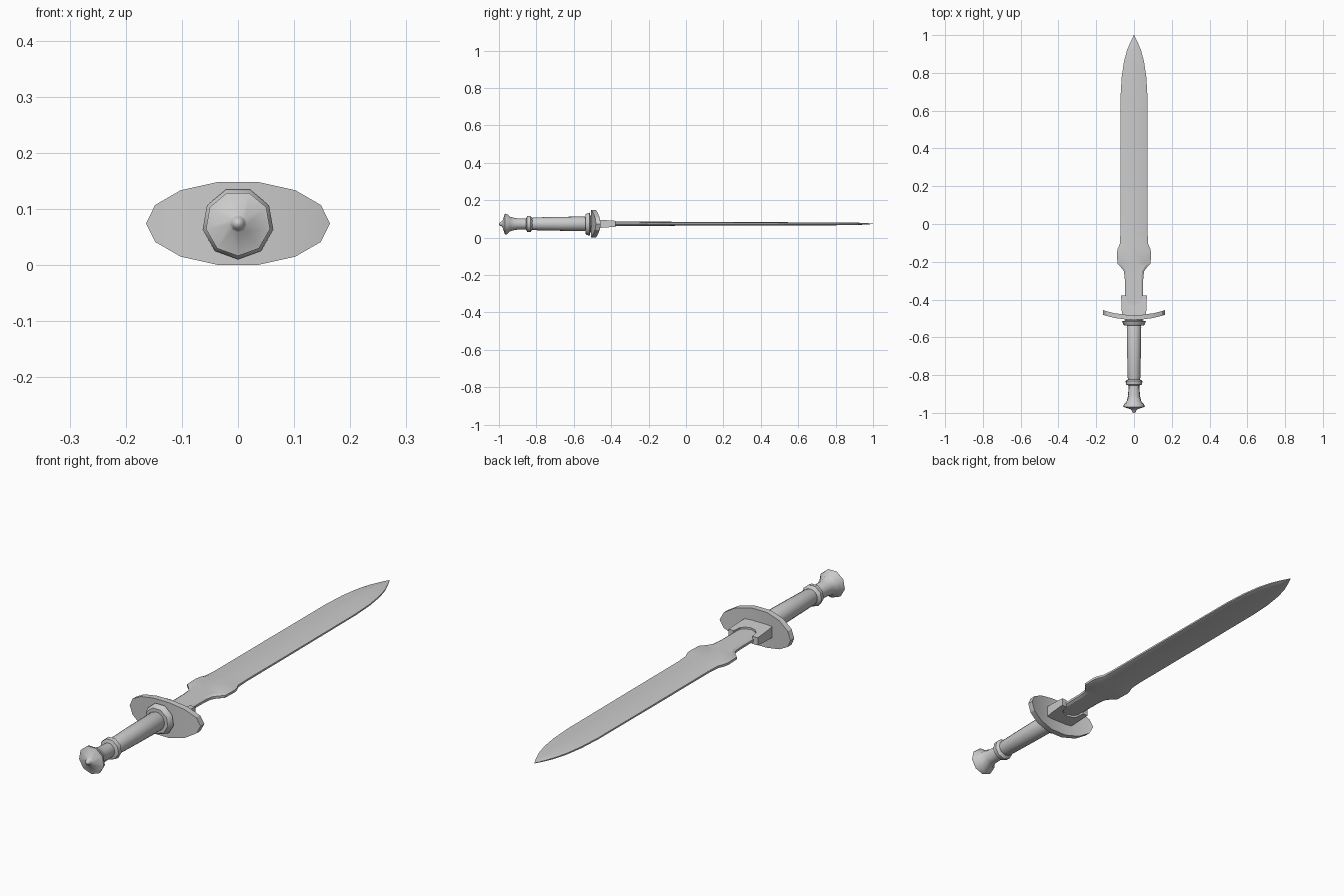
import bpy, bmesh, math

if "Cube" in bpy.data.objects:
    bpy.data.objects.remove(bpy.data.objects["Cube"], do_unlink=True)

MID = 0.074  # height of the sword's long axis

steel = bpy.data.materials.new("grey_steel")
steel.use_nodes = True
grey = (0.6, 0.6, 0.6, 1)
steel.diffuse_color = grey
steel.node_tree.nodes["Principled BSDF"].inputs["Base Color"].default_value = grey


def finish(name, bm, angle):
    bmesh.ops.remove_doubles(bm, verts=bm.verts, dist=1e-5)
    bmesh.ops.recalc_face_normals(bm, faces=bm.faces)
    mesh = bpy.data.meshes.new(name)
    bm.to_mesh(mesh)
    bm.free()
    mesh.materials.append(steel)
    obj = bpy.data.objects.new(name, mesh)
    bpy.context.collection.objects.link(obj)
    obj.location.z = MID
    bpy.ops.object.select_all(action="DESELECT")
    obj.select_set(True)
    bpy.context.view_layer.objects.active = obj
    bpy.ops.object.shade_smooth_by_angle(angle=math.radians(angle))
    return obj


def loft(name, rings, angle):
    """Skin a list of equal-length point rings and cap both ends."""
    bm = bmesh.new()
    loops = [[bm.verts.new(p) for p in ring] for ring in rings]
    n = len(loops[0])
    for a, b in zip(loops, loops[1:]):
        for i in range(n):
            j = (i + 1) % n
            bm.faces.new((a[i], a[j], b[j], b[i]))
    bm.faces.new(loops[0])
    bm.faces.new(loops[-1])
    return finish(name, bm, angle)


def turned(name, profile, sides=9, angle=40):
    """Part turned around the long axis from (y, radius) pairs."""
    turn = [math.tau * i / sides - math.pi / 2 for i in range(sides)]
    rings = [[(r * math.cos(t), y, r * math.sin(t)) for t in turn]
             for y, r in profile]
    return loft(name, rings, angle)


# Handle parts
turned("pommel", [(-1.0, 0.003), (-0.995, 0.010), (-0.988, 0.012),
                  (-0.982, 0.016), (-0.968, 0.058), (-0.958, 0.056),
                  (-0.94, 0.040), (-0.91, 0.032), (-0.85, 0.029)])
turned("grip_ring", [(-0.855, 0.030), (-0.85, 0.043), (-0.832, 0.045),
                     (-0.822, 0.033)])
turned("grip", [(-0.825, 0.031), (-0.815, 0.034), (-0.68, 0.037),
                (-0.545, 0.039), (-0.53, 0.034)], sides=18)
turned("grip_collar", [(-0.538, 0.053), (-0.532, 0.058), (-0.515, 0.064),
                       (-0.511, 0.045), (-0.49, 0.045)])

# Oval guard, bent toward the blade at its ends
rings = []
for k in range(15 // 2 + 1):
    t = math.pi * k / 7
    x, h = 0.164 * math.cos(t), 0.0757 * math.sin(t)
    y = -0.508 + 0.027 * math.cos(t) ** 2
    rings.append([(x, y, -h), (x, y, h), (x, y + 0.025, h), (x, y + 0.025, -h)])
loft("guard", rings, 25)

# Notched block holding the blade
half = [(0, -0.43), (0.022, -0.424), (0.038, -0.41), (0.044, -0.378),
        (0.068, -0.378), (0.066, -0.45), (0.062, -0.49)]
outline = half + [(-x, y) for x, y in reversed(half[1:])]
bm = bmesh.new()
base = bm.faces.new([bm.verts.new((x, y, -1)) for x, y in outline])
out = bmesh.ops.extrude_face_region(bm, geom=[base])
for v in out["geom"]:
    if isinstance(v, bmesh.types.BMVert):
        v.co.z = 1
for v in bm.verts:
    v.co.z *= 0.016 - 0.07 * (v.co.y + 0.378)
finish("blade_holder", bm, 25)

# Blade: (y, half width, half thickness)
stations = [(-0.49, 0.048, 0.012), (-0.37, 0.048, 0.012), (-0.29, 0.049, 0.012),
            (-0.25, 0.053, 0.012), (-0.228, 0.070, 0.012), (-0.21, 0.088, 0.012),
            (-0.15, 0.090, 0.012), (-0.13, 0.086, 0.012), (-0.105, 0.075, 0.012),
            (-0.05, 0.072, 0.010), (0.3, 0.072, 0.009), (0.68, 0.071, 0.008),
            (0.78, 0.065, 0.008), (0.86, 0.053, 0.007), (0.92, 0.037, 0.006),
            (0.965, 0.018, 0.004), (1.0, 0.001, 0.001)]
section = [(1, -0.4), (1, 0.4), (0.8, 0.9), (0, 1), (-0.8, 0.9),
           (-1, 0.4), (-1, -0.4), (-0.8, -0.9), (0, -1), (0.8, -0.9)]
loft("blade", [[(w * a, y, t * b) for a, b in section]
               for y, w, t in stations], 25)
